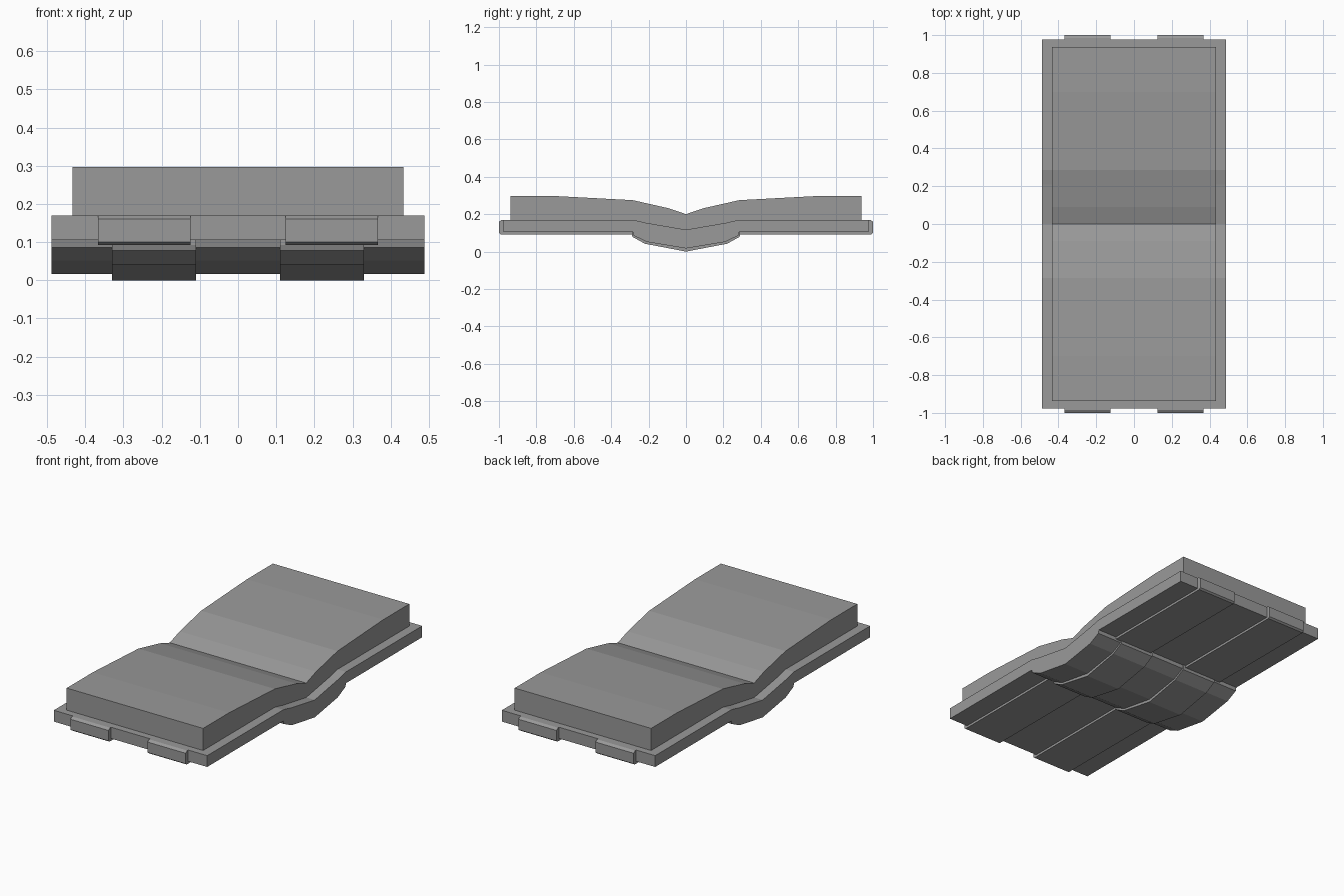
import bpy, bmesh

cube = bpy.data.objects.get("Cube")
if cube:
    bpy.data.objects.remove(cube, do_unlink=True)

grey = bpy.data.materials.new("plain grey")
grey.use_nodes = True
colour = (0.32, 0.32, 0.32, 1)
grey.diffuse_color = colour
grey.node_tree.nodes["Principled BSDF"].inputs["Base Color"].default_value = colour


def mirrored(half):
    """Full front-to-back line from points given from the outer end to the middle."""
    return [(-y, z) for y, z in half] + [(y, z) for y, z in reversed(half) if y > 0]


def extrude_profile(name, outline, x0, x1):
    """Solid made by sweeping a y-z outline from x0 to x1."""
    bm = bmesh.new()
    face = bm.faces.new([bm.verts.new((x0, y, z)) for y, z in outline])
    swept = bmesh.ops.extrude_face_region(bm, geom=[face])["geom"]
    moved = [v for v in swept if isinstance(v, bmesh.types.BMVert)]
    bmesh.ops.translate(bm, verts=moved, vec=(x1 - x0, 0, 0))
    bmesh.ops.recalc_face_normals(bm, faces=bm.faces)
    mesh = bpy.data.meshes.new(name)
    bm.to_mesh(mesh)
    bm.free()
    mesh.materials.append(grey)
    obj = bpy.data.objects.new(name, mesh)
    bpy.context.collection.objects.link(obj)
    return obj


def slab(name, top, bottom, x0, x1):
    return extrude_profile(name, mirrored(top) + mirrored(bottom)[::-1], x0, x1)


# Folded base panel with a sagging middle
base_top = [(0.977, 0.17), (0.285, 0.17), (0.21, 0.153), (0, 0.117)]
base_bottom = [(0.977, 0.105), (0.285, 0.105), (0.28, 0.086), (0.21, 0.052), (0, 0.017)]
slab("base_panel", base_top, base_bottom, -0.488, 0.488)

# Thick pad following the dip of the base
pad_top = [(0.937, 0.297), (0.7, 0.297), (0.285, 0.275), (0.09, 0.231), (0, 0.2)]
pad_bottom = [(0.937, 0.165), (0.285, 0.165), (0.21, 0.148), (0, 0.112)]
slab("pad", pad_top, pad_bottom, -0.434, 0.434)

# Two straps on each side: flat runs with end clips, and a bend under the middle
bend_top = [(0.29, 0.11), (0.21, 0.08), (0, 0.05)]
bend_bottom = [(0.29, 0.092), (0.285, 0.078), (0.22, 0.042), (0, 0.0)]
for side, label in ((1, "left"), (-1, "right")):
    slab(label + "_strap_bend", bend_top, bend_bottom, side * 0.11, side * 0.33)
    for end, place in ((-1, "front"), (1, "back")):
        run = [(0.285, 0.092), (0.99, 0.092), (1.0, 0.1), (1.0, 0.16),
               (0.985, 0.17), (0.97, 0.17), (0.97, 0.112), (0.285, 0.112)]
        extrude_profile(f"{place}_{label}_strap", [(end * y, z) for y, z in run],
                        side * 0.124, side * 0.367)
